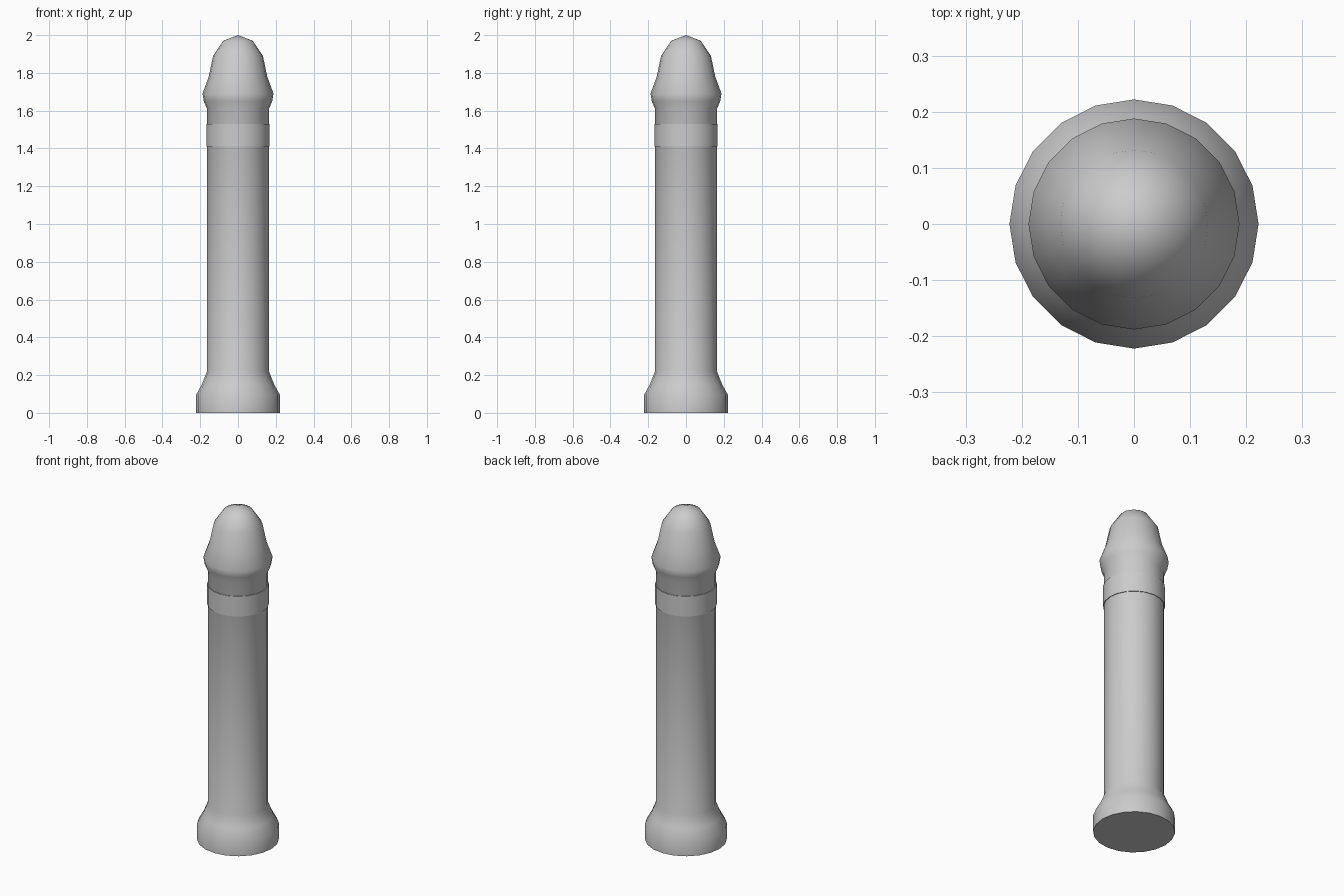
import bpy, bmesh, math

if "Cube" in bpy.data.objects:
    bpy.data.objects.remove(bpy.data.objects["Cube"])

SIDES = 20


def lathe(name, profile):
    """Revolve (radius, height) points around z, merging points on the axis."""
    bm = bmesh.new()
    rings = []
    for r, z in profile:
        if r == 0:
            rings.append([bm.verts.new((0, 0, z))] * SIDES)
        else:
            rings.append([bm.verts.new((r * math.cos(2 * math.pi * i / SIDES),
                                        r * math.sin(2 * math.pi * i / SIDES), z))
                          for i in range(SIDES)])
    for low, high in zip(rings, rings[1:]):
        for i in range(SIDES):
            j = (i + 1) % SIDES
            corners = list(dict.fromkeys((low[i], low[j], high[j], high[i])))
            bm.faces.new(corners)
    # close open ends
    if profile[0][0] > 0:
        bm.faces.new(rings[0][::-1])
    if profile[-1][0] > 0:
        bm.faces.new(rings[-1])
    bmesh.ops.recalc_face_normals(bm, faces=bm.faces[:])
    mesh = bpy.data.meshes.new(name)
    bm.to_mesh(mesh)
    bm.free()
    obj = bpy.data.objects.new(name, mesh)
    bpy.context.collection.objects.link(obj)
    bpy.ops.object.select_all(action='DESELECT')
    obj.select_set(True)
    bpy.context.view_layer.objects.active = obj
    bpy.ops.object.shade_smooth_by_angle(angle=math.radians(60))
    return obj


# flared foot, straight post and rounded cap in one turned body
lathe("post_body", [
    (0.222, 0), (0.222, 0.095), (0.192, 0.15), (0.164, 0.22),
    (0.164, 1.61), (0.181, 1.65), (0.188, 1.69), (0.155, 1.78),
    (0.132, 1.89), (0.078, 1.97), (0, 2.0),
])

# thin collar around the upper post
lathe("collar_band", [(0.168, 1.41), (0.168, 1.53)])
